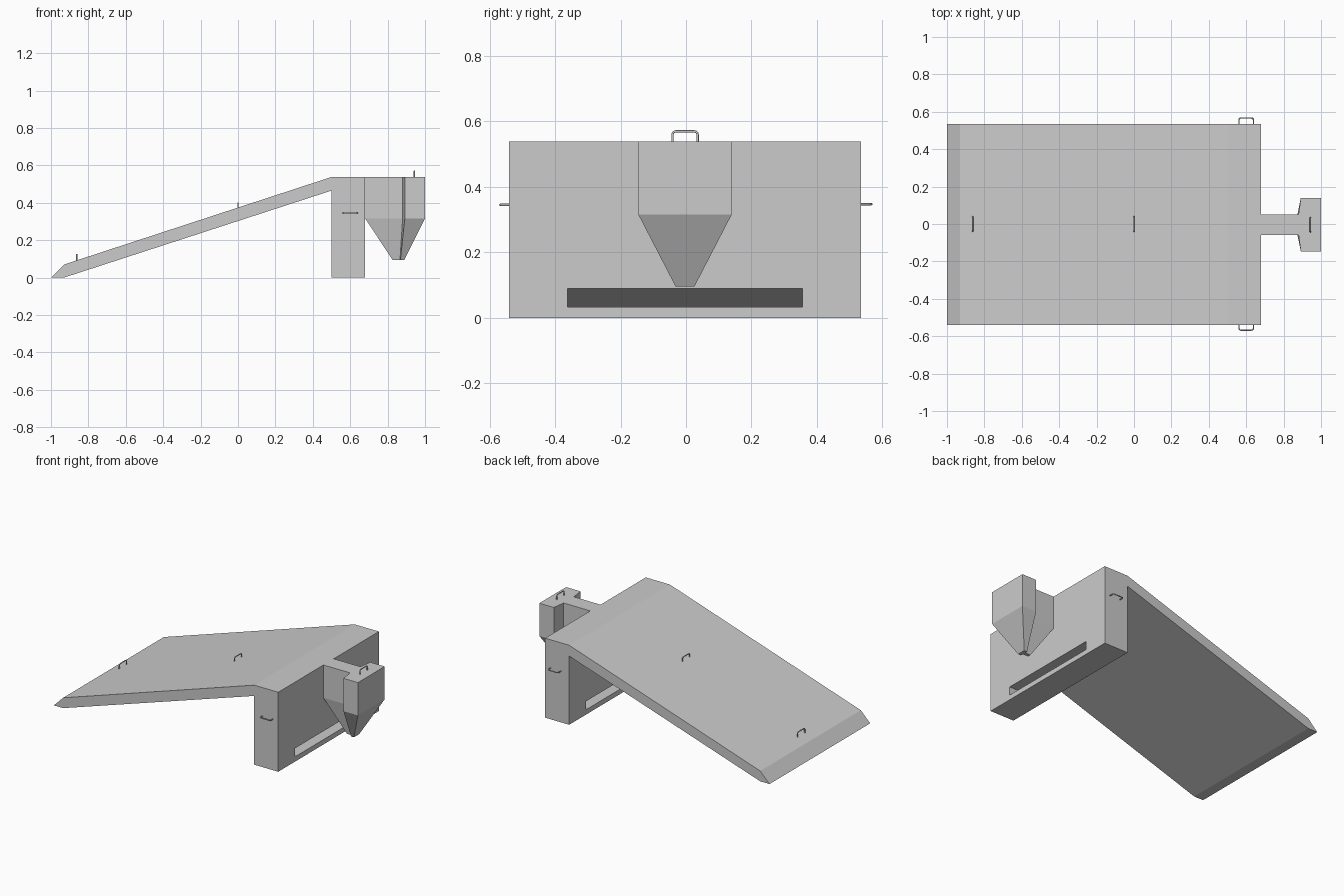
import bpy, bmesh, math
from mathutils import Vector

if "Cube" in bpy.data.objects:
    bpy.data.objects.remove(bpy.data.objects["Cube"])

CY = -0.003  # centre line of the body

grey = bpy.data.materials.new("light grey")
grey.diffuse_color = (0.6, 0.6, 0.6, 1)
grey.use_nodes = True
grey.node_tree.nodes["Principled BSDF"].inputs["Base Color"].default_value = grey.diffuse_color


def finish(name, bm):
    bmesh.ops.recalc_face_normals(bm, faces=bm.faces)
    me = bpy.data.meshes.new(name)
    bm.to_mesh(me)
    bm.free()
    me.materials.append(grey)
    ob = bpy.data.objects.new(name, me)
    bpy.context.collection.objects.link(ob)
    return ob


def loft(name, rings):
    """Closed solid through rings holding equal numbers of points."""
    bm = bmesh.new()
    vs = [[bm.verts.new(p) for p in ring] for ring in rings]
    n = len(rings[0])
    for a, b in zip(vs, vs[1:]):
        for i in range(n):
            j = (i + 1) % n
            bm.faces.new((a[i], a[j], b[j], b[i]))
    bm.faces.new(vs[0])
    bm.faces.new(vs[-1])
    return finish(name, bm)


# Ramp and end block as one side profile, extruded across the width
profile = [(-1, 0), (-0.93, 0), (0.5, 0.465), (0.5, 0), (0.68, 0),
           (0.68, 0.538), (0.5, 0.538), (-0.93, 0.07)]
body = loft("ramp_body", [[(x, CY + s * 0.538, z) for x, z in profile] for s in (-1, 1)])

# Long slot through the end block
cutter = loft("slot_cutter", [[(x, CY + y, z) for x, y in
              ((0.4, -0.359), (0.8, -0.359), (0.8, 0.359), (0.4, 0.359))] for z in (0.033, 0.09)])
cutter.hide_render = True
mod = body.modifiers.new("slot", "BOOLEAN")
mod.operation = "DIFFERENCE"
mod.solver = "EXACT"
mod.object = cutter
bpy.context.view_layer.objects.active = body
bpy.ops.object.modifier_apply(modifier=mod.name)
bpy.data.objects.remove(cutter)

# T-shaped hopper: straight upper part, then tapering to a fifth of its size
half = [(0.68, 0.055), (0.88, 0.055), (0.892, 0.143), (1, 0.143)]
outline = half + [(x, -y) for x, y in reversed(half)]


def hopper_ring(z, scale):
    return [(0.8625 + (x - 0.8625) * scale, CY + y * scale, z) for x, y in outline]


loft("hopper", [hopper_ring(0.538, 1), hopper_ring(0.316, 1), hopper_ring(0.095, 0.2)])


def handle(name, base, along, out, height=0.031, width=0.077, rad=0.0035):
    """Round bar bent to a bracket with rounded corners."""
    base, along, out = Vector(base), Vector(along), Vector(out)
    w, h, r = width / 2, height - rad, 0.01
    side = [(w, -0.006)] + [(w - r + r * math.cos(a), h - r + r * math.sin(a))
                            for a in (0, math.pi / 6, math.pi / 3, math.pi / 2)]
    path = side + [(-u, v) for u, v in reversed(side)]
    normal = along.cross(out)
    rings = []
    for i, (u, v) in enumerate(path):
        p = Vector(path[max(i - 1, 0)])
        q = Vector(path[min(i + 1, len(path) - 1)])
        t = (q - p).normalized()
        across = along * -t.y + out * t.x
        centre = base + along * u + out * v
        rings.append([centre + (across * math.cos(k * math.pi / 4)
                      + normal * math.sin(k * math.pi / 4)) * rad for k in range(8)])
    ob = loft(name, rings)
    bpy.ops.object.select_all(action="DESELECT")
    ob.select_set(True)
    bpy.context.view_layer.objects.active = ob
    bpy.ops.object.shade_smooth_by_angle(angle=math.radians(50))


# Handles on the ramp, the hopper and both sides of the block
handle("lower_ramp_handle", (-0.862, 0, 0.092), (0, 1, 0), (0, 0, 1), 0.035)
handle("middle_ramp_handle", (0, 0, 0.376), (0, 1, 0), (0, 0, 1), 0.027)
handle("hopper_handle", (0.943, CY, 0.538), (0, 1, 0), (0, 0, 1), 0.035)
handle("front_handle", (0.6, CY - 0.538, 0.345), (1, 0, 0), (0, -1, 0), 0.03)
handle("back_handle", (0.6, CY + 0.538, 0.347), (1, 0, 0), (0, 1, 0), 0.035)
